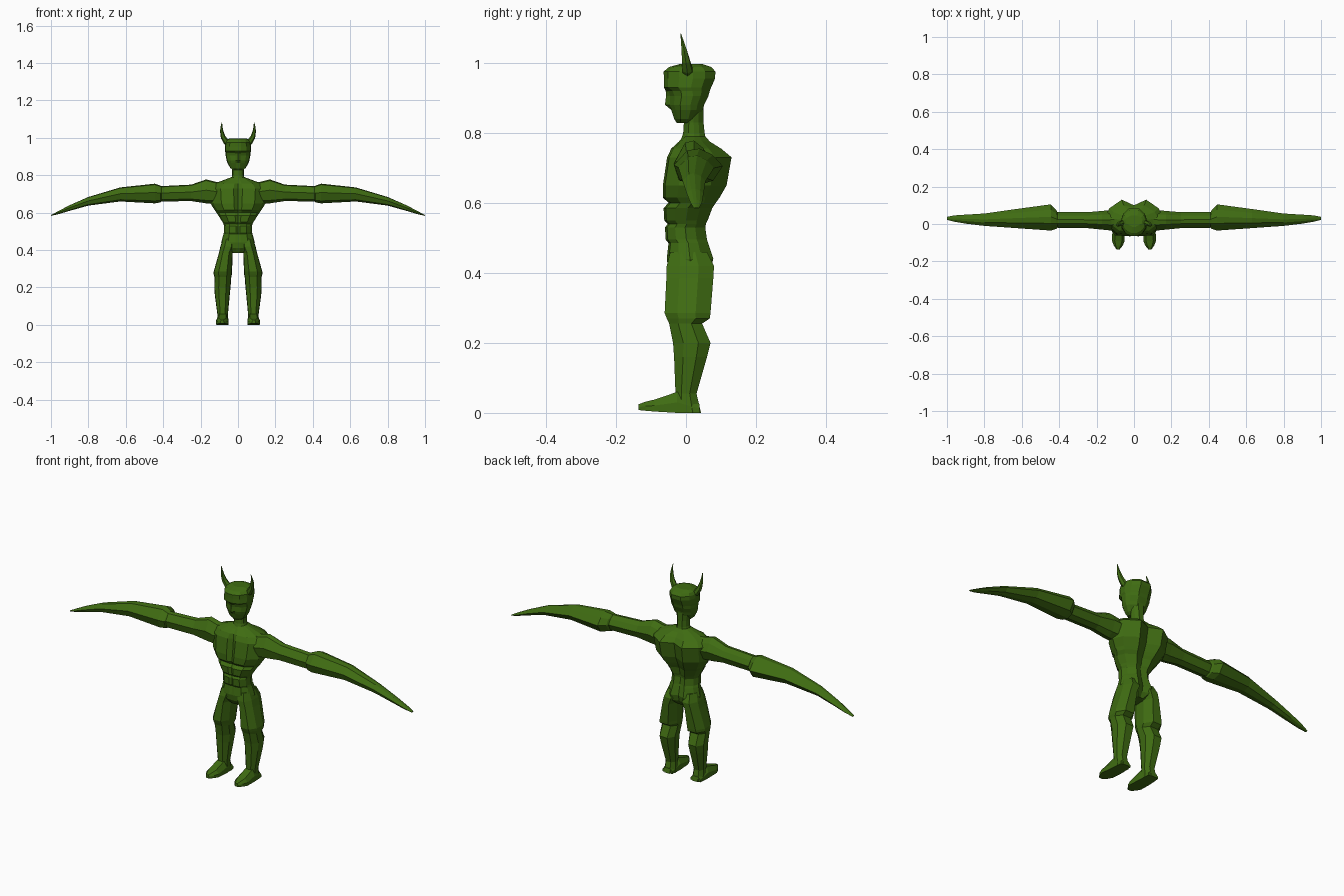
import bpy, bmesh, math
from mathutils import Vector

green = bpy.data.materials.new("moss green")
green.diffuse_color = (0.05, 0.15, 0.006, 1)


def loft(name, rings, mirror=False):
    """Skin closed rings of equal length, with flat end caps."""
    bm = bmesh.new()
    loops = [[bm.verts.new(p) for p in r] for r in rings]
    n = len(loops[0])
    for a, b in zip(loops, loops[1:]):
        for i in range(n):
            j = (i + 1) % n
            bm.faces.new((a[i], a[j], b[j], b[i]))
    bm.faces.new(loops[0][::-1])
    bm.faces.new(loops[-1])
    bmesh.ops.recalc_face_normals(bm, faces=bm.faces)
    me = bpy.data.meshes.new(name)
    bm.to_mesh(me)
    bm.free()
    me.materials.append(green)
    ob = bpy.data.objects.new(name, me)
    bpy.context.collection.objects.link(ob)
    if mirror:
        ob.modifiers.new("mirror", "MIRROR").use_clip = False
    return ob


def sym(half, z):
    """Full ring from a half outline running front centre to back centre."""
    pts = half + [(-x, y) for x, y in half[-2:0:-1]]
    return [Vector((x, y, z)) for x, y in pts]


def body_ring(z, w, f, b, dent=0.0, spine=0.0):
    m = (f + b) / 2
    return sym([(0, f + dent), (w * 0.15, f), (w * 0.6, f + 0.006),
                (w * 0.9, f * 0.5 + m * 0.5), (w, m),
                (w * 0.85, m + (b - m) * 0.5), (w * 0.42, b), (0, b - spine)], z)


# Torso: crotch, hips, stomach muscles, ribs, chest step, shoulders
loft("torso", [body_ring(*r) for r in (
    (0.385, 0.035, -0.035, 0.045),
    (0.41, 0.085, -0.05, 0.07, 0, 0.012),
    (0.44, 0.09, -0.055, 0.078, 0, 0.015),
    (0.485, 0.078, -0.05, 0.063, 0.004, 0.01),
    (0.495, 0.075, -0.058, 0.06, 0.008, 0.01),
    (0.53, 0.074, -0.06, 0.055, 0.008, 0.01),
    (0.54, 0.078, -0.052, 0.057, 0.004, 0.01),
    (0.55, 0.083, -0.062, 0.062, 0.01, 0.012),
    (0.585, 0.105, -0.064, 0.075, 0.01, 0.018),
    (0.60, 0.115, -0.05, 0.085, 0.004, 0.02),
    (0.615, 0.125, -0.066, 0.096, 0.014, 0.025),
    (0.65, 0.148, -0.066, 0.116, 0.02, 0.03),
    (0.73, 0.155, -0.054, 0.13, 0.016, 0.03),
    (0.755, 0.13, -0.042, 0.10, 0.006, 0.015),
    (0.775, 0.075, -0.02, 0.068),
    (0.79, 0.035, -0.008, 0.055))])

# Neck
loft("neck", [body_ring(*r) for r in (
    (0.76, 0.042, -0.02, 0.062), (0.80, 0.031, -0.008, 0.053),
    (0.83, 0.031, -0.006, 0.05), (0.88, 0.04, -0.005, 0.05))])


# Head: jaw, cheeks, recessed eyes, brow, skull
def head_ring(z, w, f, b, nose=0.0):
    m = (f + b) / 2
    return sym([(0, f - nose), (w * 0.22, f), (w * 0.65, f + 0.012),
                (w * 0.95, f * 0.4 + m * 0.6), (w, m + 0.01),
                (w * 0.85, m + (b - m) * 0.6), (w * 0.4, b), (0, b)], z)


loft("head", [head_ring(*r) for r in (
    (0.828, 0.028, -0.026, 0.01), (0.84, 0.042, -0.034, 0.028),
    (0.865, 0.056, -0.042, 0.048), (0.88, 0.061, -0.046, 0.052, 0.014),
    (0.905, 0.066, -0.045, 0.064, 0.012), (0.92, 0.067, -0.05, 0.068, 0.008),
    (0.93, 0.070, -0.063, 0.072), (0.955, 0.069, -0.063, 0.083),
    (0.975, 0.067, -0.064, 0.084), (0.988, 0.06, -0.048, 0.072),
    (0.997, 0.045, -0.015, 0.045))])


# Arms ending in long curved blades
def arm_ring(x, top, bot, y0, y1):
    ym, zm, h, d = (y0 + y1) / 2, (top + bot) / 2, (top - bot) / 2, (y1 - y0) / 2
    shape = ((-0.45, 0.9), (0.05, 1), (0.6, 0.65), (1, 0.05),
             (0.6, -0.75), (0, -1), (-0.75, -0.75), (-1, 0.1))
    return [Vector((x, ym + a * d, zm + b * h)) for a, b in shape]


loft("arm_and_blade", [arm_ring(*r) for r in (
    (0.07, 0.765, 0.67, -0.025, 0.07), (0.12, 0.765, 0.65, -0.035, 0.075),
    (0.17, 0.778, 0.65, -0.03, 0.07), (0.25, 0.75, 0.662, -0.022, 0.063),
    (0.41, 0.742, 0.66, -0.02, 0.063), (0.415, 0.745, 0.655, -0.026, 0.075),
    (0.445, 0.755, 0.65, -0.035, 0.105), (0.63, 0.735, 0.66, -0.022, 0.08),
    (0.80, 0.684, 0.638, -0.01, 0.056), (0.90, 0.64, 0.61, 0.002, 0.05),
    (0.96, 0.609, 0.592, 0.012, 0.046), (1.0, 0.587, 0.583, 0.022, 0.038))], True)


# Legs: thigh, knee, calf, ankle
def leg_ring(z, x0, x1, y0, y1):
    xm, ym, w, d = (x0 + x1) / 2, (y0 + y1) / 2, (x1 - x0) / 2, (y1 - y0) / 2
    shape = ((-0.45, -1), (0.45, -1), (0.95, -0.45), (1, 0.35),
             (0.5, 1), (-0.5, 1), (-1, 0.35), (-0.95, -0.45))
    return [Vector((xm + a * w, ym + b * d, z)) for a, b in shape]


loft("leg", [leg_ring(*r) for r in (
    (0.46, 0.015, 0.08, -0.045, 0.06), (0.42, 0.012, 0.094, -0.055, 0.08),
    (0.385, 0.028, 0.102, -0.056, 0.078), (0.285, 0.032, 0.13, -0.061, 0.07),
    (0.27, 0.033, 0.13, -0.055, 0.068), (0.255, 0.036, 0.126, -0.048, 0.046),
    (0.20, 0.04, 0.127, -0.037, 0.07), (0.16, 0.044, 0.124, -0.034, 0.06),
    (0.055, 0.054, 0.11, -0.03, 0.03), (0.0, 0.05, 0.113, -0.03, 0.043))], True)


# Feet, lofted from heel to toe
def foot_ring(y, x0, x1, z0, z1):
    t = (x1 - x0) * 0.22
    return [Vector(p) for p in ((x0, y, z0), (x1, y, z0), (x1, y, z0 + (z1 - z0) * 0.5),
                                (x1 - t, y, z1), (x0 + t, y, z1),
                                (x0, y, z0 + (z1 - z0) * 0.5))]


loft("foot", [foot_ring(*r) for r in (
    (0.038, 0.054, 0.11, 0.0, 0.025), (-0.025, 0.05, 0.115, 0.0, 0.06),
    (-0.09, 0.05, 0.118, 0.004, 0.038), (-0.115, 0.06, 0.108, 0.006, 0.032),
    (-0.135, 0.076, 0.094, 0.008, 0.025))], True)


# Horns: sweep outward, then up to a point
def horn_ring(x, y, z, r, tilt):
    out = []
    for i in range(6):
        a = math.tau * i / 6
        u = math.cos(a) * r
        out.append(Vector((x + u * math.cos(tilt), y + math.sin(a) * r, z - u * math.sin(tilt))))
    return out


loft("horn", [horn_ring(*r) for r in (
    (0.045, 0.006, 0.965, 0.017, 1.2), (0.066, 0.004, 0.982, 0.016, 0.9),
    (0.080, 0.0, 1.005, 0.013, 0.5), (0.087, -0.005, 1.035, 0.009, 0.1),
    (0.088, -0.010, 1.06, 0.005, -0.1), (0.086, -0.015, 1.083, 0.001, -0.1))], True)
